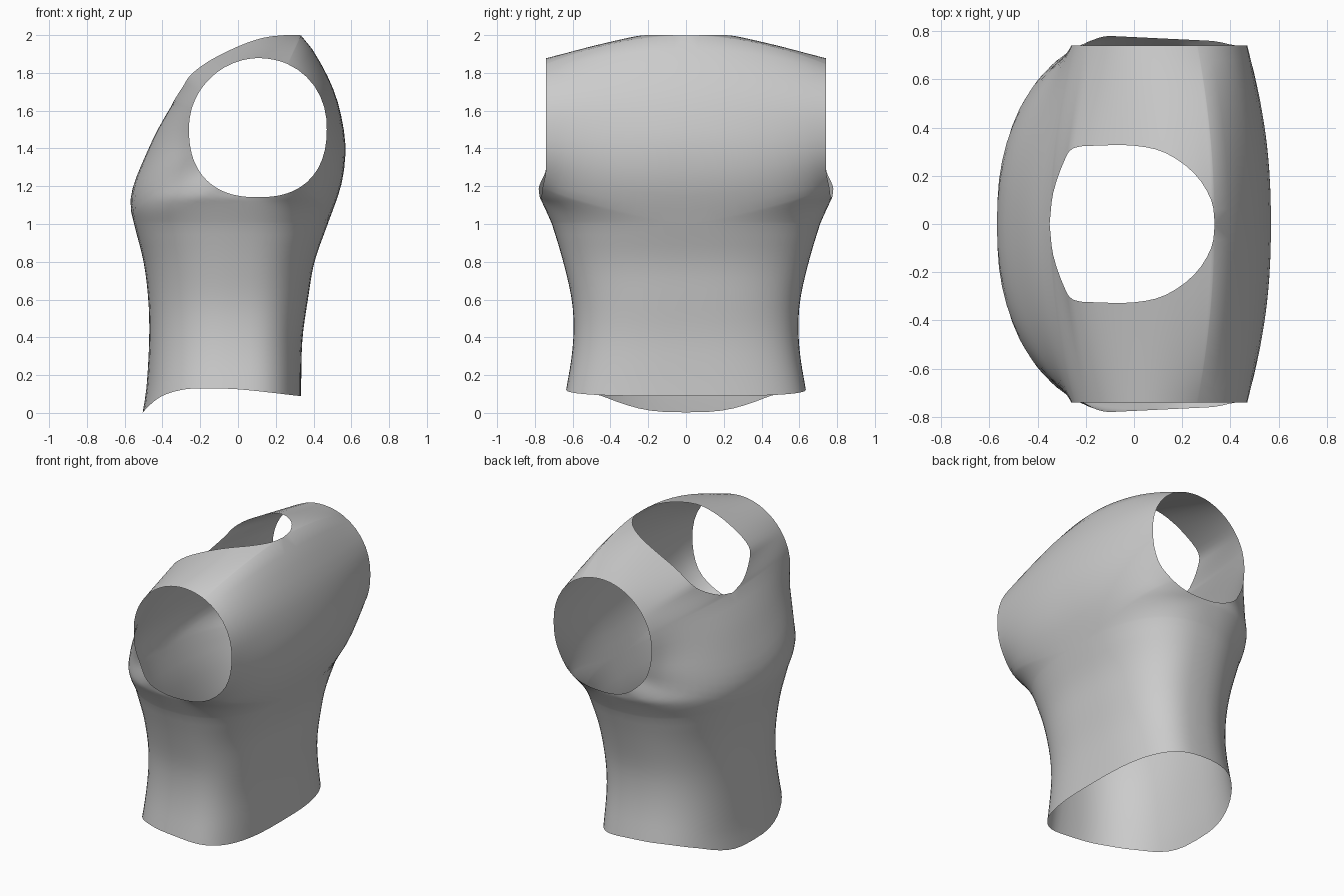
import bpy, bmesh, math
from mathutils import Vector

cube = bpy.data.objects.get("Cube")
if cube:
    bpy.data.objects.remove(cube, do_unlink=True)

# Profiles along the height: (z, value)
FRONT = [(0, -.505), (.13, -.485), (.4, -.47), (.6, -.475), (.8, -.5), (1, -.55),
         (1.1, -.57), (1.2, -.555), (1.35, -.495), (1.5, -.425), (1.63, -.35)]
BACK = [(0, .335), (.2, .335), (.4, .342), (.6, .37), (.8, .405), (1, .475), (1.2, .545),
        (1.36, .568), (1.5, .56), (1.7, .51), (1.9, .41), (2, .335)]
WIDTH = [(0, .655), (.12, .635), (.3, .605), (.45, .595), (.6, .605), (.8, .65), (1, .71),
         (1.14, .76)]
HEM = [(-.488, .003), (-.45, .05), (-.4, .09), (-.3, .122), (-.2, .13), (0, .125), (.34, .088)]
NECK = [(-.35, 0, 1.63), (-.335, .13, 1.66), (-.29, .26, 1.73), (-.25, .315, 1.79),
        (-.15, .325, 1.865), (0, .325, 1.94), (.13, .295, 1.985), (.25, .21, 2),
        (.32, .1, 2), (.335, 0, 1.997)]
CHEST = 1.0            # height where the waist tube meets the yoke
ARM = (.105, 1.51)     # armhole centre in x, z


def smooth_at(table, t):
    """Smooth interpolation through a table of (position, value)."""
    t = min(max(t, table[0][0]), table[-1][0])
    i = 0
    while i < len(table) - 2 and t > table[i + 1][0]:
        i += 1

    def slope(k):
        a, b = table[max(k - 1, 0)], table[min(k + 1, len(table) - 1)]
        return (b[1] - a[1]) / (b[0] - a[0])
    (x0, y0), (x1, y1) = table[i], table[i + 1]
    h = x1 - x0
    u = (t - x0) / h
    return ((1 + 2 * u) * (1 - u) ** 2 * y0 + u * (1 - u) ** 2 * h * slope(i)
            + u * u * (3 - 2 * u) * y1 + u * u * (u - 1) * h * slope(i + 1))


def section(front, z):
    """Reach and roundness of the front or back half at height z."""
    square = max(CHEST - z, 0)
    if front:
        return smooth_at(FRONT, z), 2 / (2.25 + .35 * square)
    return smooth_at(BACK, z), 2 / (2.5 + .4 * square)


def torso(phi, z):
    """Point on the half section at height z; phi runs from front to back."""
    c, s = math.cos(phi), math.sin(phi)
    reach, p = section(c > 0, z)
    return Vector((reach * abs(c) ** p, smooth_at(WIDTH, z) * max(s, 0) ** p, z))


def torso_angle(point):
    """The phi at which the torso has the x of a point."""
    front = point.x < 0
    reach, p = section(front, point.z)
    c = min(point.x / reach, 1) ** (1 / p)
    return math.acos(c if front else -c)


def armhole(angle):
    """Point on the armhole rim in a given direction."""
    c, s = math.cos(angle), math.sin(angle)
    n = 2.4 if s < 0 else (2.1 if c > 0 else 1.95)
    r = (abs(c / .365) ** n + abs(s / .368) ** n) ** (-1 / n)
    x, z = ARM[0] + r * c, ARM[1] + r * s
    low = min(max((1.3 - z) / .12, 0), 1)
    low *= low * (3 - 2 * low)
    return Vector((x, .74 + .04 * low * (1 - max(0, x + .1) * 1.2), z))


def direction(p):
    return math.atan2(p.z - ARM[1], p.x - ARM[0]) % math.tau


def add_grid(bm, rows, closed=False):
    verts = [[bm.verts.new(p) for p in row] for row in rows]
    if closed:
        verts.append(verts[0])
    for a, b in zip(verts, verts[1:]):
        for i in range(len(a) - 1):
            bm.faces.new((a[i], a[i + 1], b[i + 1], b[i]))


bm = bmesh.new()
SIDE = 32
STEPS = [k / 12 for k in range(13)]

# Waist tube, from the curved hem up to the chest
columns = []
for i in range(SIDE + 1):
    phi = math.pi * i / SIDE
    hem_z = smooth_at(HEM, torso(phi, .1).x)
    columns.append([torso(phi, hem_z + (CHEST - hem_z) * k / 16) for k in range(17)])
add_grid(bm, columns)


def sweep(edge, phi, rim):
    """Spoke that follows the torso sections from the border to the rim."""
    rim_phi = torso_angle(rim)
    miss = rim - torso(rim_phi, rim.z)
    return [torso(phi + (rim_phi - phi) * s, edge.z + (rim.z - edge.z) * s) + miss * s
            for s in STEPS]


def arch(edge, rim):
    """Spoke that arches over the shoulder, square to the centre line."""
    mid = (rim + edge) / 2
    control = mid.lerp(Vector((edge.x, mid.y, edge.z)), 1 - min(edge.y / .325, 1))
    return [edge * (1 - s) ** 2 + control * 2 * s * (1 - s) + rim * s * s for s in STEPS]


def centre_spoke(edge, phi):
    """Torso section low down, turning into a shoulder arch higher up."""
    rim = armhole(direction(edge))
    t = min(max((edge.z - 1.2) / .4, 0), 1)
    t *= t * (3 - 2 * t)
    return [a.lerp(b, t) for a, b in zip(sweep(edge, phi, rim), arch(edge, rim))]


# Yoke: spokes around the armhole, ending at the front centre, neckline,
# back centre and chest line in turn
spokes = []
for k in range(10):
    z = CHEST + (1.63 - CHEST) * k / 10
    spokes.append(centre_spoke(Vector((smooth_at(FRONT, z), 0, z)), 0))
axes = [[(k, p[a]) for k, p in enumerate(NECK)] for a in range(3)]
for k in range(28):
    edge = Vector([smooth_at(axis, k / 3) for axis in axes])
    spokes.append(arch(edge, armhole(direction(edge))))
for k in range(1, 15):
    z = 1.997 + (CHEST - 1.997) * k / 14
    spokes.append(centre_spoke(Vector((smooth_at(BACK, z), 0, z)), math.pi))
start, end = direction(torso(math.pi, CHEST)), direction(torso(0, CHEST))
for i in range(SIDE - 1, 0, -1):
    phi = math.pi * i / SIDE
    rim = armhole(start + (end - start) * (1 - i / SIDE))
    spokes.append(sweep(torso(phi, CHEST), phi, rim))
add_grid(bm, spokes, closed=True)

bmesh.ops.remove_doubles(bm, verts=bm.verts, dist=.0005)

# Mirror the half to the other side
half = bm.verts[:] + bm.edges[:] + bm.faces[:]
copy = bmesh.ops.duplicate(bm, geom=half)["geom"]
for v in copy:
    if isinstance(v, bmesh.types.BMVert):
        v.co.y = -v.co.y
bmesh.ops.remove_doubles(bm, verts=bm.verts, dist=.0005)
bmesh.ops.recalc_face_normals(bm, faces=bm.faces)

# Face the cloth outward, judged by a face on the front centre
front_face = min(bm.faces, key=lambda f: f.calc_center_median().x)
if front_face.normal.x > 0:
    bmesh.ops.reverse_faces(bm, faces=bm.faces)

mesh = bpy.data.meshes.new("vest")
bm.to_mesh(mesh)
bm.free()
vest = bpy.data.objects.new("vest", mesh)
bpy.context.collection.objects.link(vest)

# Grey cloth
cloth = bpy.data.materials.new("grey_cloth")
cloth.use_nodes = True
grey = (.6, .6, .6, 1)
cloth.diffuse_color = grey
cloth.node_tree.nodes["Principled BSDF"].inputs["Base Color"].default_value = grey
mesh.materials.append(cloth)

bpy.context.view_layer.objects.active = vest
vest.select_set(True)
bpy.ops.object.shade_smooth_by_angle(angle=math.radians(60))
